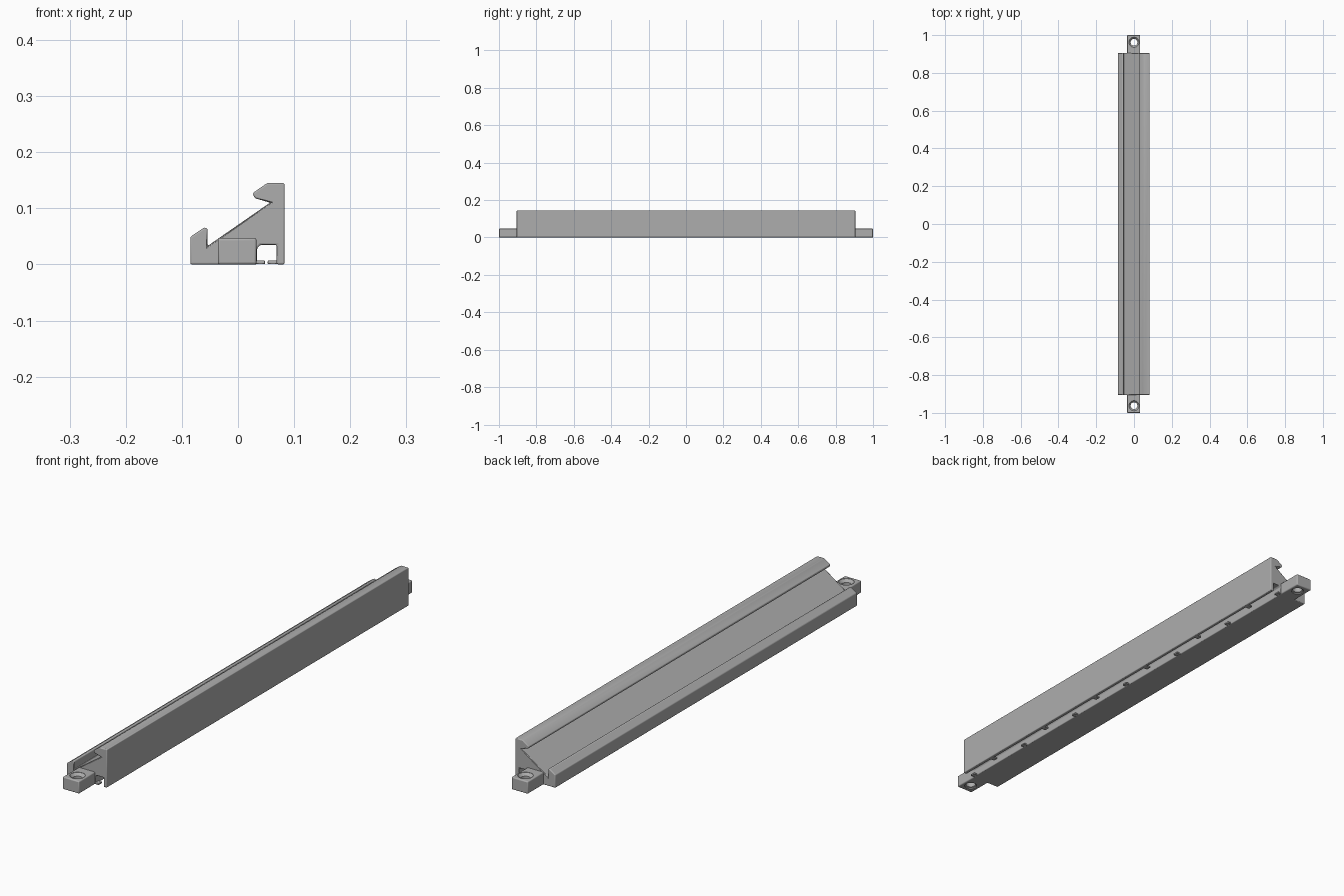
import bpy, bmesh, math

if "Cube" in bpy.data.objects:
    bpy.data.objects.remove(bpy.data.objects["Cube"], do_unlink=True)

grey = bpy.data.materials.new("plain grey")
grey.use_nodes = True
COLOUR = (0.42, 0.42, 0.42, 1)
grey.diffuse_color = COLOUR
grey.node_tree.nodes["Principled BSDF"].inputs["Base Color"].default_value = COLOUR

HALF = 0.905


def make(name, bm, bevel=0.0):
    bmesh.ops.recalc_face_normals(bm, faces=bm.faces)
    mesh = bpy.data.meshes.new(name)
    bm.to_mesh(mesh)
    bm.free()
    obj = bpy.data.objects.new(name, mesh)
    bpy.context.collection.objects.link(obj)
    mesh.materials.append(grey)
    if bevel:
        mod = obj.modifiers.new("rounded edges", 'BEVEL')
        mod.width = bevel
        mod.segments = 3
        mod.limit_method = 'ANGLE'
        mod.angle_limit = math.radians(30)
    return obj


def extrude_profile(points, y0, y1):
    bm = bmesh.new()
    face = bm.faces.new([bm.verts.new((x, y0, z)) for x, z in points])
    new = bmesh.ops.extrude_face_region(bm, geom=[face])["geom"]
    verts = [v for v in new if isinstance(v, bmesh.types.BMVert)]
    bmesh.ops.translate(bm, verts=verts, vec=(0, y1 - y0, 0))
    return bm


def box(x0, x1, y0, y1, z0, z1):
    return extrude_profile([(x0, z0), (x1, z0), (x1, z1), (x0, z1)], y0, y1)


def smooth(obj):
    bpy.ops.object.select_all(action='DESELECT')
    obj.select_set(True)
    bpy.context.view_layer.objects.active = obj
    bpy.ops.object.shade_smooth_by_angle(angle=math.radians(35))


# Long rail: front lip, sloped bed, overhanging hook, back wall, wire channel
profile = [(-0.085, 0), (-0.085, 0.049), (-0.060, 0.066), (-0.054, 0.064),
           (-0.054, 0.033), (0.057, 0.110), (0.030, 0.118), (0.026, 0.127),
           (0.052, 0.145), (0.083, 0.145), (0.083, 0), (0.069, 0),
           (0.069, 0.035), (0.040, 0.035), (0.034, 0.029), (0.034, 0)]
smooth(make("rail_body", extrude_profile(profile, -HALF, HALF), 0.003))

# Small alternating clips that close the channel from below
for i in range(13):
    y = max(-HALF + 0.011, min(HALF - 0.011, -0.9 + 0.15 * i))
    x0, x1 = (0.032, 0.048) if i % 2 == 0 else (0.053, 0.071)
    smooth(make(f"channel_clip_{i + 1}",
                box(x0, x1, y - 0.01, y + 0.01, 0.0005, 0.007), 0.0015))

# End lugs, each with a countersunk screw hole
for side, name in ((-1, "front"), (1, "back")):
    lug = make(f"{name}_lug",
               box(-0.036, 0.033, *sorted((side * 0.897, side)), 0, 0.047), 0.004)
    bm = bmesh.new()
    rings = []
    for z, r in ((-0.01, 0.023), (0.004, 0.023), (0.006, 0.018),
                 (0.036, 0.018), (0.046, 0.027), (0.06, 0.027)):
        rings.append([bm.verts.new((r * math.cos(a), side * 0.962 + r * math.sin(a), z))
                      for a in (math.tau * k / 32 for k in range(32))])
    for low, high in zip(rings, rings[1:]):
        for k in range(32):
            n = (k + 1) % 32
            bm.faces.new((low[k], low[n], high[n], high[k]))
    bm.faces.new(rings[0])
    bm.faces.new(rings[-1])
    cutter = make(f"{name}_screw_hole_cutter", bm)
    cutter.hide_render = True
    cutter.hide_viewport = True
    cutter.display_type = 'WIRE'
    hole = lug.modifiers.new("screw hole", 'BOOLEAN')
    hole.operation = 'DIFFERENCE'
    hole.solver = 'EXACT'
    hole.object = cutter
    smooth(lug)
